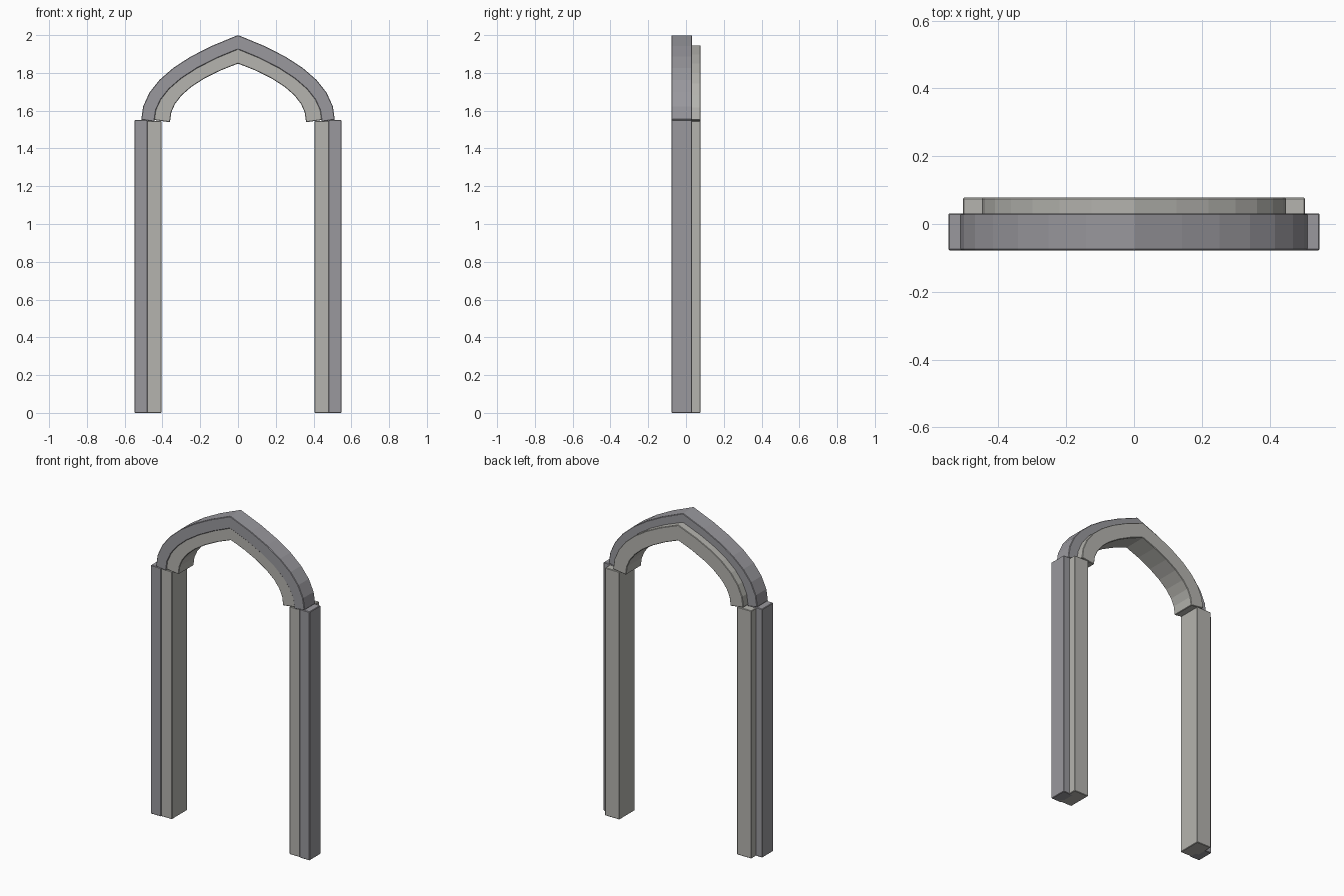
import bpy
from mathutils import Vector

if "Cube" in bpy.data.objects:
    bpy.data.objects.remove(bpy.data.objects["Cube"])


def material(name, rgb):
    m = bpy.data.materials.new(name)
    m.diffuse_color = (*rgb, 1)
    m.use_nodes = True
    m.node_tree.nodes["Principled BSDF"].inputs["Base Color"].default_value = m.diffuse_color
    return m


DARK = material("dark_stone", (0.32, 0.315, 0.34))
LIGHT = material("light_stone", (0.46, 0.455, 0.425))


def finish(name, verts, faces, mat):
    me = bpy.data.meshes.new(name)
    me.from_pydata(verts, [], faces)
    me.materials.append(mat)
    ob = bpy.data.objects.new(name, me)
    bpy.context.collection.objects.link(ob)
    b = ob.modifiers.new("bevel", 'BEVEL')
    b.width = 0.003
    b.segments = 1
    b.limit_method = 'ANGLE'
    return ob


def post(name, x0, x1, y0, y1, top, mat):
    verts = [(x, y, z) for z in (0, top) for x, y in
             ((x0, y0), (x1, y0), (x1, y1), (x0, y1))]
    faces = [(3, 2, 1, 0), (4, 5, 6, 7)]
    faces += [(i, (i + 1) % 4, (i + 1) % 4 + 4, i + 4) for i in range(4)]
    finish(name, verts, faces, mat)


def arch(name, half_span, spring, control, apex, half_width, y0, y1, mat, n=7):
    # right half is a quadratic curve from apex to foot, mirrored to the left
    right = []
    for i in range(n + 1):
        s = i / n
        right.append(Vector((half_span * (2 * s - s * s),
                             apex * (1 - s) ** 2 + 2 * s * (1 - s) * control + spring * s * s)))
    path = [Vector((-p.x, p.y)) for p in reversed(right[1:])] + right
    # mitred rectangular section at each point
    verts, faces = [], []
    for i, p in enumerate(path):
        a = (p - path[i - 1]).normalized() if i else None
        b = (path[i + 1] - p).normalized() if i < len(path) - 1 else None
        t = ((a or b) + (b or a)).normalized()
        nor = Vector((-t.y, t.x))
        off = nor * (half_width / t.dot(a or b))
        lo, hi = p - off, p + off
        verts += [(lo.x, y0, lo.y), (hi.x, y0, hi.y), (hi.x, y1, hi.y), (lo.x, y1, lo.y)]
    for i in range(len(path) - 1):
        for k in range(4):
            j = (k + 1) % 4
            faces.append((4 * i + k, 4 * i + j, 4 * i + 4 + j, 4 * i + 4 + k))
    last = 4 * (len(path) - 1)
    faces += [(3, 2, 1, 0), (last, last + 1, last + 2, last + 3)]
    ob = finish(name, verts, faces, mat)
    ob.data.flip_normals()


# jambs: outer order in front, inner order stepping out at the back
for side, s in (("left", -1), ("right", 1)):
    ox = sorted((s * 0.478, s * 0.548))
    ix = sorted((s * 0.405, s * 0.505))
    post(side + "_outer_jamb", *ox, -0.0775, 0.031, 1.55, DARK)
    post(side + "_inner_jamb", *ix, -0.072, 0.0775, 1.545, LIGHT)

# pointed arches
arch("outer_arch", 0.478, 1.547, 1.783, 1.9625, 0.035, -0.0775, 0.031, DARK)
arch("inner_arch", 0.405, 1.545, 1.755, 1.8975, 0.045, -0.072, 0.0775, LIGHT)

# consistent outward normals
import bmesh
for ob in bpy.context.collection.objects:
    bm = bmesh.new()
    bm.from_mesh(ob.data)
    bmesh.ops.recalc_face_normals(bm, faces=bm.faces)
    bm.to_mesh(ob.data)
    bm.free()
